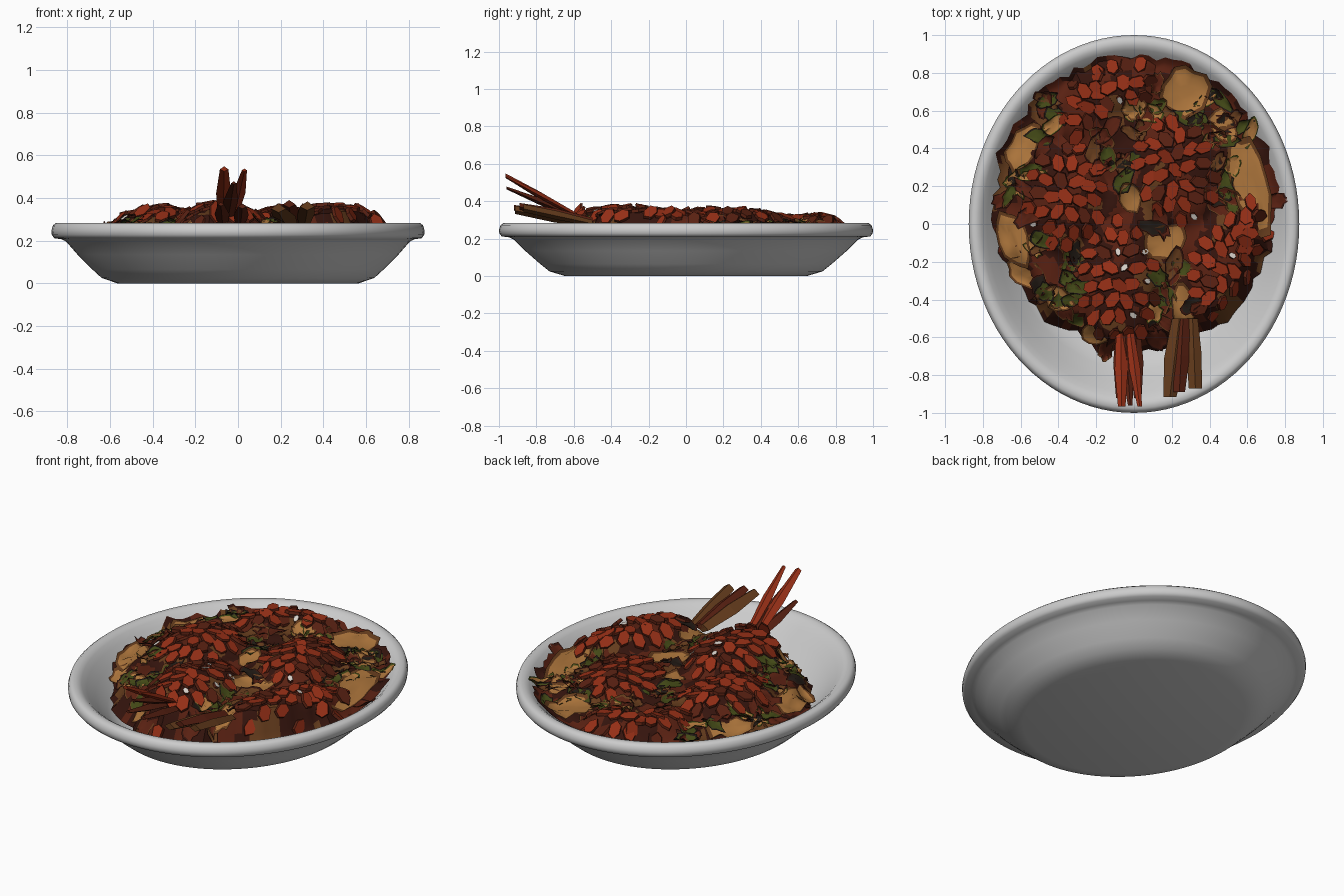
import bpy, bmesh, math, random
from mathutils import Vector, Matrix, noise

if "Cube" in bpy.data.objects:
    bpy.data.objects.remove(bpy.data.objects["Cube"])

random.seed(7)


def material(name, r, g, b):
    m = bpy.data.materials.new(name)
    m.diffuse_color = (r, g, b, 1)
    m.use_nodes = True
    m.node_tree.nodes["Principled BSDF"].inputs["Base Color"].default_value = m.diffuse_color
    return m


DARK = material("dark_sauce", 0.035, 0.007, 0.004)
RED = material("red_glaze", 0.30, 0.028, 0.008)
RUST = material("rust", 0.10, 0.015, 0.006)
AMBER = material("amber", 0.42, 0.18, 0.045)
BROWN = material("brown", 0.13, 0.045, 0.012)
GREEN = material("green", 0.055, 0.065, 0.008)
BLACK = material("charred", 0.015, 0.01, 0.007)
PALE = material("pale_fleck", 0.7, 0.65, 0.6)


def finish(name, bm, mats, smooth=None):
    bmesh.ops.recalc_face_normals(bm, faces=bm.faces)
    me = bpy.data.meshes.new(name)
    bm.to_mesh(me)
    bm.free()
    for m in mats:
        me.materials.append(m)
    ob = bpy.data.objects.new(name, me)
    bpy.context.collection.objects.link(ob)
    if smooth:
        bpy.ops.object.select_all(action='DESELECT')
        ob.select_set(True)
        bpy.context.view_layer.objects.active = ob
        bpy.ops.object.shade_smooth_by_angle(angle=math.radians(smooth))
    return ob


def rings_mesh(bm, rings, mat_of=lambda i, j: 0):
    """Skin a list of closed rings, from the outside inwards."""
    n = len(rings[0])
    vs = [[bm.verts.new(p) for p in r] for r in rings]
    for i in range(len(vs) - 1):
        for j in range(n):
            k = (j + 1) % n
            f = bm.faces.new((vs[i][j], vs[i][k], vs[i + 1][k], vs[i + 1][j]))
            f.material_index = mat_of(i, j)
    return vs


# Oval plate: one profile (radius fraction, z) swept round an ellipse
INNER = [(0.92, 0.268), (0.89, 0.24), (0.84, 0.19), (0.77, 0.115), (0.71, 0.065), (0.63, 0.04)]
PROFILE = [(0.645, 0), (0.73, 0.025), (0.78, 0.065), (0.86, 0.135), (0.92, 0.195), (0.945, 0.207),
           (0.985, 0.212), (0.998, 0.228), (1, 0.248), (0.992, 0.272), (0.975, 0.284), (0.945, 0.283)] + INNER
bm = bmesh.new()
rings = [[(0.875 * f * math.cos(a), f * math.sin(a), z) for a in
          (math.tau * k / 96 for k in range(96))] for f, z in PROFILE]
vs = rings_mesh(bm, rings)
bm.faces.new(vs[0])
bm.faces.new(vs[-1])
finish("plate", bm, [], 60)


def plate_z(x, y):
    f = math.hypot(x / 0.875, y)
    for (f1, z1), (f0, z0) in zip(INNER, INNER[1:]):
        if f > f0:
            return z0 + (z1 - z0) * min(1, (f - f0) / (f1 - f0))
    return 0.04


# Scaly glazed pieces: centre x, y, radii, turn, crown height
PIECES = [(-0.36, 0.14, 0.21, 0.28, -0.15, 0.345), (0.22, 0.28, 0.21, 0.29, 0.25, 0.345),
          (-0.08, -0.32, 0.20, 0.35, 0.05, 0.36), (0.46, -0.23, 0.16, 0.33, -0.35, 0.355),
          (-0.06, 0.74, 0.17, 0.15, 0.2, 0.32), (-0.25, 0.62, 0.12, 0.20, -0.3, 0.315),
          (0.62, -0.05, 0.10, 0.17, 0.0, 0.315)]
CX, CY = 0.01, 0.11


def edge(a):
    n = noise.noise(Vector((math.cos(a) * 3, math.sin(a) * 3, 4)))
    m = noise.noise(Vector((math.cos(a) * 11, math.sin(a) * 11, 2)))
    return 0.75 + 0.04 * n + 0.05 * m + 0.03 * math.sin(a) ** 2


def height(x, y):
    """Top of the food pile."""
    d = math.hypot(x - CX, y - CY) / edge(math.atan2(y - CY, x - CX))
    h = 0.235 + 0.045 * max(0, 1 - d * d) + 0.04 * noise.noise(Vector((x * 7, y * 7, 0)))
    for px, py, rx, ry, t, top in PIECES:
        u = (x - px) * math.cos(t) + (y - py) * math.sin(t)
        v = -(x - px) * math.sin(t) + (y - py) * math.cos(t)
        e = (u / rx) ** 2 + (v / ry) ** 2
        if e < 1.15:
            h = max(h, 0.24 + (top - 0.24) * math.sqrt(max(0, 1.15 - e) / 1.15))
    floor = plate_z(x, y) + 0.008
    fall = min(1, max(0, (1.02 - d) / 0.14))
    return max(floor, floor + (h - floor) * fall)


def normal(x, y, e=0.03):
    return Vector((height(x - e, y) - height(x + e, y), height(x, y - e) - height(x, y + e), 2 * e)).normalized()


# Sauce bed
bm = bmesh.new()
rings = []
for i in range(30, 0, -1):
    ring = []
    for k in range(110):
        a = math.tau * k / 110
        r = edge(a) * i / 30
        x, y = CX + r * math.cos(a), CY + r * math.sin(a)
        ring.append((x, y, height(x, y)))
    rings.append(ring)


def sauce_mat(i, j):
    x, y, z = rings[i][j]
    n = noise.noise(Vector((x * 5, y * 5, 9)))
    return 1 if n > 0.12 else 2 if n < -0.38 else 0


vs = rings_mesh(bm, rings, sauce_mat)
bm.faces.new(vs[-1])
finish("sauce_bed", bm, [DARK, RUST, BROWN], 40)


def tile(bm, x, y, w, l, turn, thick, mat):
    """Small faceted scale lying on the pile."""
    q = normal(x, y).to_track_quat('Z', 'Y').to_matrix()
    q = q @ Matrix.Rotation(random.gauss(0, 0.16), 3, 'X') @ Matrix.Rotation(random.gauss(0, 0.16), 3, 'Y')
    q = q @ Matrix.Rotation(turn, 3, 'Z')
    o = Vector((x, y, height(x, y) + random.uniform(0.0, 0.014)))
    out = [random.uniform(0.85, 1.12) for _ in range(6)]
    rs = []
    for s, z in ((1, -0.004), (0.94, thick)):
        rs.append([o + q @ Vector((w * s * out[k] * math.cos(k * math.pi / 3 + 0.5),
                                   l * s * out[k] * math.sin(k * math.pi / 3 + 0.5), z)) for k in range(6)])
    vs = rings_mesh(bm, rs, lambda i, j: 1)
    bm.faces.new(vs[-1]).material_index = mat


# Scales on every glazed piece, in staggered rows
for n, (px, py, rx, ry, t, top) in enumerate(PIECES):
    bm = bmesh.new()
    for r in range(-5, 6):
        for c in range(-5, 6):
            u = (c + 0.5 * (r % 2)) * 0.072 + random.uniform(-0.008, 0.008)
            v = r * 0.085 + random.uniform(-0.01, 0.01)
            if (u / rx) ** 2 + (v / ry) ** 2 > 0.95:
                continue
            x = px + u * math.cos(t) - v * math.sin(t)
            y = py + u * math.sin(t) + v * math.cos(t)
            m = random.choices((0, 1, 2), (12, 3, 1))[0]
            k = 0.45 if m == 2 else 1
            tile(bm, x, y, 0.037 * k, 0.055 * k, t - u * 2 + random.uniform(-0.2, 0.2),
                 random.uniform(0.008, 0.014), m)
    finish(f"glazed_piece_{n + 1}", bm, [RED, RUST, PALE])


def drape(name, x, y, rx, ry, turn, mats, curl=0.03, lift=0.012, jag=0.15):
    """Thin wavy slice laid over the pile with a curled, ragged edge."""
    bm = bmesh.new()
    n = 14
    out = [1 + random.uniform(-jag, jag) for _ in range(n)]
    wave = [random.uniform(-0.3, 1) for _ in range(n)]
    rs = []
    for s in (1, 0.85, 0.6, 0.3):
        ring = []
        for k in range(n):
            a = math.tau * k / n
            u, v = rx * s * out[k] * math.cos(a), ry * s * out[k] * math.sin(a)
            X, Y = x + u * math.cos(turn) - v * math.sin(turn), y + u * math.sin(turn) + v * math.cos(turn)
            z = 0.6 * height(X, Y) + 0.4 * height(x, y) + lift + curl * wave[k] * s ** 3
            ring.append((X, Y, max(z, plate_z(X, Y) + 0.01)))
        rs.append(ring)
    vs = rings_mesh(bm, rs, lambda i, j: 1 if i == 0 else 0)
    bm.faces.new(vs[-1])
    finish(name, bm, mats, 50)


# Large amber slices
SLICES = [(0.27, 0.70, 0.13, 0.14, 0.2), (0.61, 0.22, 0.11, 0.27, 0.3), (-0.64, -0.08, 0.08, 0.16, 0.35),
          (0.17, -0.09, 0.12, 0.09, 0.5), (-0.57, -0.26, 0.11, 0.07, -0.5), (-0.59, 0.40, 0.08, 0.14, -0.5),
          (0.0, 0.61, 0.07, 0.06, 0.0), (-0.02, 0.14, 0.06, 0.09, 0.3), (-0.2, -0.58, 0.09, 0.06, -0.3),
          (0.26, -0.45, 0.06, 0.13, 0.1), (0.47, 0.52, 0.07, 0.10, 0.6), (-0.40, -0.4, 0.09, 0.06, -0.6)]
for n, s in enumerate(SLICES):
    drape(f"amber_slice_{n + 1}", *s, [AMBER, BROWN])

# Green leaves and small chips filling the gaps
count = 0
while count < 95:
    a, r = random.uniform(0, math.tau), math.sqrt(random.uniform(0.02, 0.92))
    x, y = CX + r * edge(a) * math.cos(a), CY + r * edge(a) * math.sin(a)
    if any(math.hypot((x - p[0]) / p[2], (y - p[1]) / p[3]) < 0.98 for p in PIECES):
        continue
    if any(math.hypot((x - p[0]) / p[2], (y - p[1]) / p[3]) < 0.85 for p in SLICES[:4]):
        continue
    mats = random.choice(([GREEN, BLACK], [GREEN, BROWN], [BROWN, DARK], [RUST, DARK], [AMBER, GREEN],
                          [BLACK, DARK], [RUST, BROWN]))
    drape(f"leaf_chip_{count + 1}", x, y, random.uniform(0.03, 0.05), random.uniform(0.05, 0.09),
          random.uniform(0, math.pi), mats, 0.025, 0.012, 0.25)
    count += 1


def blade(bm, a, b, w0, w1, mat):
    """Tapered, ridged tail blade from root a to tip b."""
    a, b = Vector(a), Vector(b)
    rs = [[p + Vector(d) * w for d in ((-1, 0, 0), (0, 0, 0.7), (1, 0, 0), (0, 0, -0.5))]
          for p, w in ((a, w0 * 0.7), (a.lerp(b, 0.5), w0), (b, w1))]
    vs = rings_mesh(bm, rs, lambda i, j: mat)
    for r in (vs[0], vs[-1]):
        bm.faces.new(r).material_index = mat


# Tail fans rising over the front rim
bm = bmesh.new()
blade(bm, (-0.07, -0.58, 0.31), (-0.065, -0.965, 0.535), 0.035, 0.02, 0)
blade(bm, (-0.02, -0.58, 0.32), (0.03, -0.965, 0.53), 0.03, 0.012, 0)
blade(bm, (-0.05, -0.55, 0.30), (-0.02, -0.96, 0.47), 0.035, 0.012, 1)
blade(bm, (-0.07, -0.55, 0.28), (-0.08, -0.92, 0.37), 0.035, 0.015, 1)
blade(bm, (0.01, -0.55, 0.28), (0.02, -0.92, 0.36), 0.035, 0.02, 1)
finish("red_tail_fan", bm, [RED, RUST])
bm = bmesh.new()
blade(bm, (0.24, -0.50, 0.28), (0.19, -0.915, 0.35), 0.055, 0.035, 0)
blade(bm, (0.26, -0.50, 0.29), (0.24, -0.89, 0.37), 0.045, 0.03, 1)
blade(bm, (0.31, -0.50, 0.28), (0.325, -0.87, 0.36), 0.04, 0.035, 0)
finish("brown_tail_fan", bm, [BROWN, RUST])
